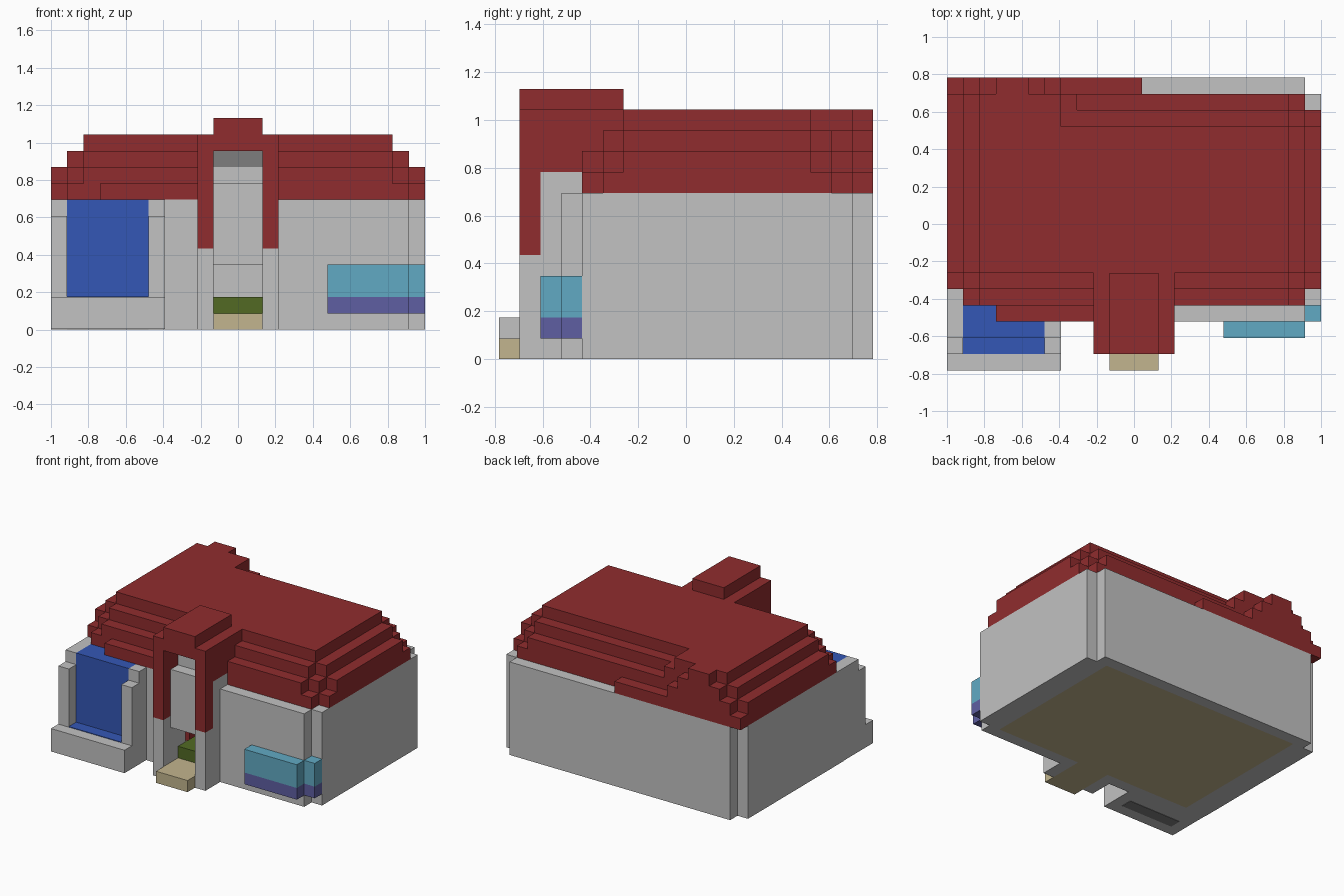
import bpy
import bmesh

cube = bpy.data.objects.get("Cube")
if cube:
    bpy.data.objects.remove(cube, do_unlink=True)

U = 2 / 23          # one block
WIDTH, DEPTH = 23, 18


def material(name, rgb):
    """Flat material from 0-255 display values."""
    lin = [((c / 255 + 0.055) / 1.055) ** 2.4 for c in rgb] + [1]
    m = bpy.data.materials.new(name)
    m.use_nodes = True
    m.diffuse_color = lin
    node = m.node_tree.nodes["Principled BSDF"]
    node.inputs["Base Color"].default_value = lin
    node.inputs["Roughness"].default_value = 0.9
    return m


GREY = material("wall grey", (194, 194, 194))
DARK = material("dark grey", (125, 125, 125))
RED = material("roof red", (144, 44, 46))
BLUE = material("garage blue", (52, 87, 182))
CYAN = material("glass cyan", (97, 170, 196))
PURPLE = material("planter purple", (95, 95, 162))
GREEN = material("rug green", (82, 106, 36))
TAN = material("floor tan", (194, 181, 142))


def part(name, mat, *boxes):
    """One object from boxes (x0, x1, y0, y1, z0, z1) in block units."""
    bm = bmesh.new()
    for x0, x1, y0, y1, z0, z1 in boxes:
        verts = bmesh.ops.create_cube(bm, size=1)["verts"]
        for v in verts:
            v.co.x = ((x1 if v.co.x > 0 else x0) - WIDTH / 2) * U
            v.co.y = ((y1 if v.co.y > 0 else y0) - DEPTH / 2) * U
            v.co.z = (z1 if v.co.z > 0 else z0) * U
    me = bpy.data.meshes.new(name)
    bm.to_mesh(me)
    bm.free()
    me.materials.append(mat)
    ob = bpy.data.objects.new(name, me)
    bpy.context.collection.objects.link(ob)
    return ob


def both(*boxes):
    """Boxes together with their copies mirrored in x."""
    return list(boxes) + [(WIDTH - b[1], WIDTH - b[0], *b[2:]) for b in boxes]


# House walls, hollow inside, with notched corners
part("side_walls", GREY, *both((0, 2, 4, 17, 0, 8)))
part("back_wall", GREY, (1, 22, 17, 18, 0, 8))
part("front_walls", GREY, (6, 10, 3, 4, 0, 8), (13, 22, 3, 4, 0, 8))

# Floor and door step
part("floor", TAN, (2, 21, 4, 17, 0, 1), (10, 13, 0, 4, 0, 1))

# Stepped roof: each level is wide in the middle and narrower at its ends
for level, side in enumerate((0, 0, 1, 2)):
    z = 8 + level
    front = (4, 4, 5, 6)[level]
    slabs = [(side, WIDTH - side, 6, 15, z, z + 1)]
    corner = (1, 2, 2, 2)[level]
    slabs.append((corner, WIDTH - corner, front, 21 - front, z, z + 1))
    if level < 2:
        mid = level
        slabs.append((mid, WIDTH - mid, 5, 16, z, z + 1))
    # gable running out to the back
    slabs.append((side, (12, 8, 8, 7)[level], 12, 17, z, z + 1))
    slabs.append((level, (12, 7, 6, 5)[level], 16, 18, z, z + 1))
    part(f"roof_level_{level + 1}", RED, *slabs)
part("garage_eave", RED, (3, 9, 3, 4, 8, 9))

# Entrance porch
part("porch_pillars", GREY, *both((9, 10, 1, 2, 0, 5), (9, 10, 2, 4, 0, 9)))
part("porch_wall", GREY, (10, 13, 2, 3, 4, 9), (10, 13, 3, 4, 4, 10))
part("porch_arch", DARK, (10, 13, 3, 4, 10, 11))
part("porch_roof_sides", RED, *both((9, 10, 1, 2, 5, 12), (9, 10, 2, 6, 9, 12)))
part("porch_roof_cap", RED, (10, 13, 1, 6, 11, 13))

# Things inside the doorway
part("rug", GREEN, (10, 13, 3, 6, 1, 2))
part("seat", RED, (7, 9, 6, 9, 1, 4))

# Garage bay
part("garage_base", GREY, (0, 7, 0, 4, 0.03, 2))
part("garage_base_patch", DARK, (1, 6, 1, 2, 0, 0.05))
part("garage_pillars", GREY, *[(x, x + 1, y, y + w, 2, z)
                               for x in (0, 6)
                               for y, w, z in ((1, 1, 7), (2, 2, 8))])
part("garage_door", BLUE, (1, 6, 2, 4, 2, 8))
part("garage_threshold", BLUE, (1, 6, 1, 2, 2, 2.05))

# Corner window with a planter below
for name, mat, z0, z1 in (("window", CYAN, 2, 4), ("planter", PURPLE, 1, 2)):
    part(name, mat, (17, 22, 2, 3, z0, z1), (22, 23, 3, 4, z0, z1))
